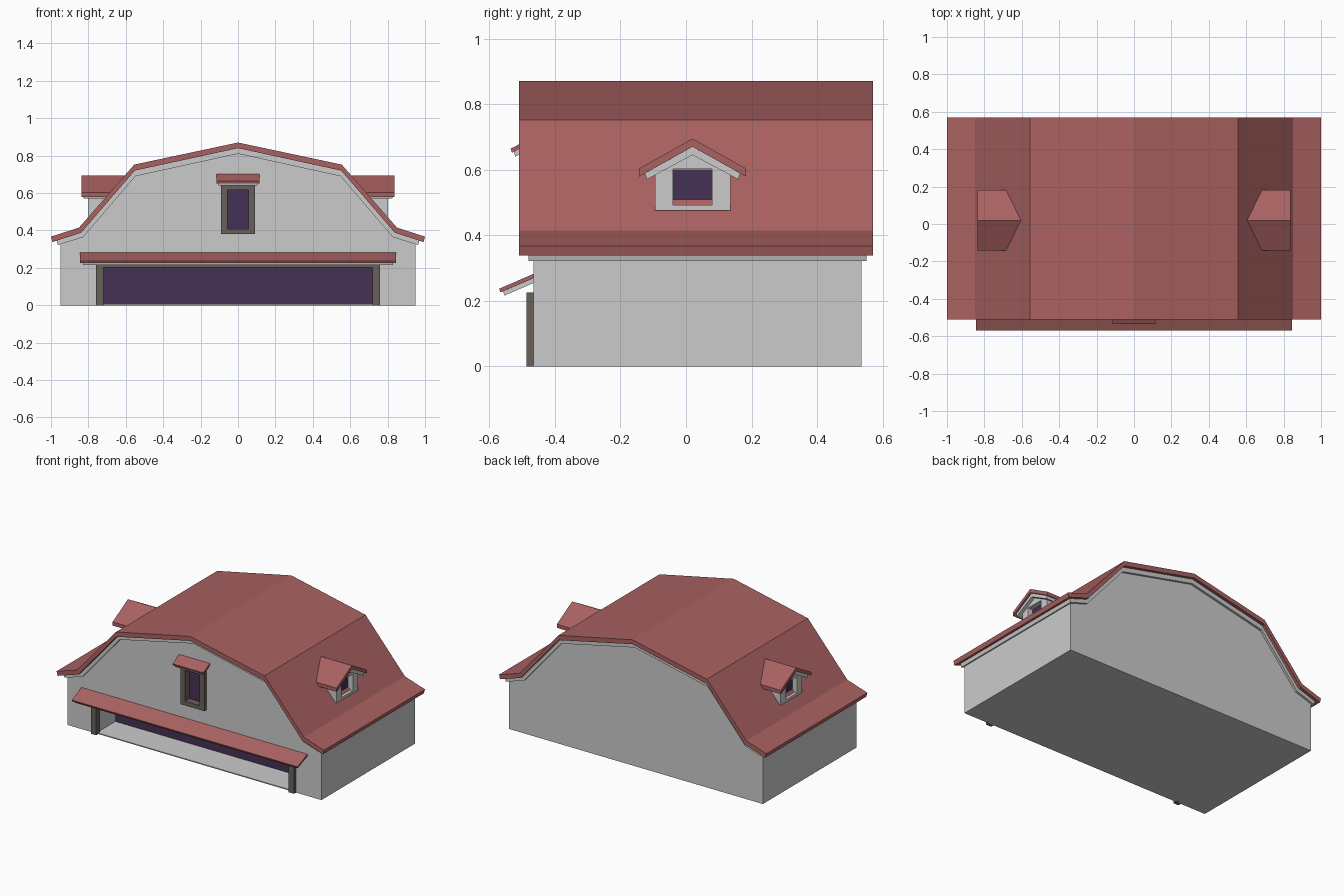
import bpy, bmesh
from mathutils import Vector

if "Cube" in bpy.data.objects:
    bpy.data.objects.remove(bpy.data.objects["Cube"])


def material(name, rgb):
    m = bpy.data.materials.new(name)
    m.diffuse_color = (*rgb, 1)
    m.use_nodes = True
    m.node_tree.nodes["Principled BSDF"].inputs["Base Color"].default_value = m.diffuse_color
    return m


RED = material("roof_red", (0.40, 0.12, 0.12))
DARK = material("dark_glass", (0.06, 0.03, 0.09))
WOOD = material("frame_wood", (0.14, 0.12, 0.10))


def prism(name, profile, axis, a, b, mat=None):
    """Extrude a 2D profile (u, z) along x or y from a to b."""
    bm = bmesh.new()
    place = (lambda u, z: Vector((a, u, z))) if axis == 'x' else (lambda u, z: Vector((u, a, z)))
    face = bm.faces.new([bm.verts.new(place(u, z)) for u, z in profile])
    ext = bmesh.ops.extrude_face_region(bm, geom=[face])
    shift = Vector((b - a, 0, 0)) if axis == 'x' else Vector((0, b - a, 0))
    bmesh.ops.translate(bm, vec=shift, verts=[v for v in ext['geom'] if isinstance(v, bmesh.types.BMVert)])
    bmesh.ops.recalc_face_normals(bm, faces=bm.faces)
    me = bpy.data.meshes.new(name)
    bm.to_mesh(me)
    bm.free()
    ob = bpy.data.objects.new(name, me)
    bpy.context.collection.objects.link(ob)
    if mat:
        me.materials.append(mat)
    return ob


def box(name, x0, x1, y0, y1, z0, z1, mat=None):
    return prism(name, [(x0, z0), (x1, z0), (x1, z1), (x0, z1)], 'y', y0, y1, mat)


def band(top, bottom, c=0):
    """Symmetric strip outline; both half profiles run from eave to ridge."""
    half = top + bottom[::-1]
    left = [(c - u, z) for u, z in top[:-1]]
    under = [(c - u, z) for u, z in bottom[:-1]]
    return [(c + u, z) for u, z in top] + left[::-1] + under + [(c + u, z) for u, z in bottom[::-1]]


def cut(ob, cutter):
    cutter.hide_render = True
    cutter.display_type = 'WIRE'
    mod = ob.modifiers.new("opening", 'BOOLEAN')
    mod.operation = 'DIFFERENCE'
    mod.solver = 'EXACT'
    mod.object = cutter


def mirror(ob):
    ob.modifiers.new("mirror", 'MIRROR').use_axis = (True, False, False)


# Gambrel walls
wall = [(0.95, 0), (0.95, 0.335), (0.84, 0.37), (0.55, 0.70), (0, 0.82)]
walls = prism("walls", wall + [(-u, z) for u, z in wall[-2::-1]], 'y', -0.465, 0.535)
cut(walls, box("door_cutter", -0.73, 0.73, -0.6, -0.26, 0.007, 0.205))
cut(walls, box("window_cutter", -0.06, 0.06, -0.6, -0.43, 0.40, 0.625))

# Main roof with grey layer beneath
roof_top = [(1.0, 0.367), (0.85, 0.415), (0.555, 0.752), (0, 0.87)]
roof_low = [(0.992, 0.338), (0.838, 0.388), (0.552, 0.72), (0, 0.84)]
trim_top = [(0.97, 0.346)] + roof_low[1:]
trim_low = [(0.963, 0.322), (0.828, 0.364), (0.548, 0.69), (0, 0.81)]
prism("roof", band(roof_top, roof_low), 'y', -0.51, 0.57, RED)
prism("roof_trim", band(trim_top, trim_low), 'y', -0.48, 0.55)

# Wide door, its frame and canopy
box("door_panel", -0.729, 0.729, -0.268, -0.258, 0.007, 0.205, DARK)
mirror(box("door_post", 0.72, 0.76, -0.487, -0.445, 0, 0.225, WOOD))
box("door_header", -0.76, 0.76, -0.487, -0.445, 0.203, 0.225, WOOD)
prism("door_canopy", [(-0.57, 0.237), (-0.45, 0.289), (-0.45, 0.276), (-0.566, 0.226)],
      'x', -0.845, 0.845, RED)
prism("door_canopy_trim", [(-0.558, 0.229), (-0.45, 0.276), (-0.45, 0.261), (-0.554, 0.216)],
      'x', -0.83, 0.83)

# Upper front window and canopy
box("window_glass", -0.058, 0.058, -0.44, -0.43, 0.405, 0.622, DARK)
mirror(box("window_post", 0.055, 0.09, -0.488, -0.432, 0.38, 0.645, WOOD))
for z0, z1 in ((0.38, 0.408), (0.617, 0.645)):
    box("window_rail", -0.055, 0.055, -0.488, -0.432, z0, z1, WOOD)
prism("window_canopy", [(-0.535, 0.664), (-0.45, 0.709), (-0.45, 0.694), (-0.531, 0.652)],
      'x', -0.115, 0.115, RED)
prism("window_canopy_trim", [(-0.525, 0.655), (-0.45, 0.694), (-0.45, 0.677), (-0.521, 0.64)],
      'x', -0.105, 0.105)

# Side dormers
C = 0.02
dormer = prism("dormer_walls", [(C - 0.115, 0.475), (C + 0.115, 0.475), (C + 0.115, 0.588),
                                (C, 0.65), (C - 0.115, 0.588)], 'x', 0.65, 0.803)
cut(dormer, box("dormer_cutter", 0.764, 0.9, C - 0.06, C + 0.06, 0.492, 0.602))
mirror(dormer)
mirror(box("dormer_glass", 0.755, 0.768, C - 0.059, C + 0.059, 0.493, 0.601, DARK))
mirror(prism("dormer_roof", band([(0.163, 0.604), (0, 0.695)], [(0.163, 0.579), (0, 0.67)], C),
             'x', 0.60, 0.838, RED))
mirror(prism("dormer_roof_trim", band([(0.145, 0.589), (0, 0.67)], [(0.140, 0.570), (0, 0.645)], C),
             'x', 0.63, 0.826))
